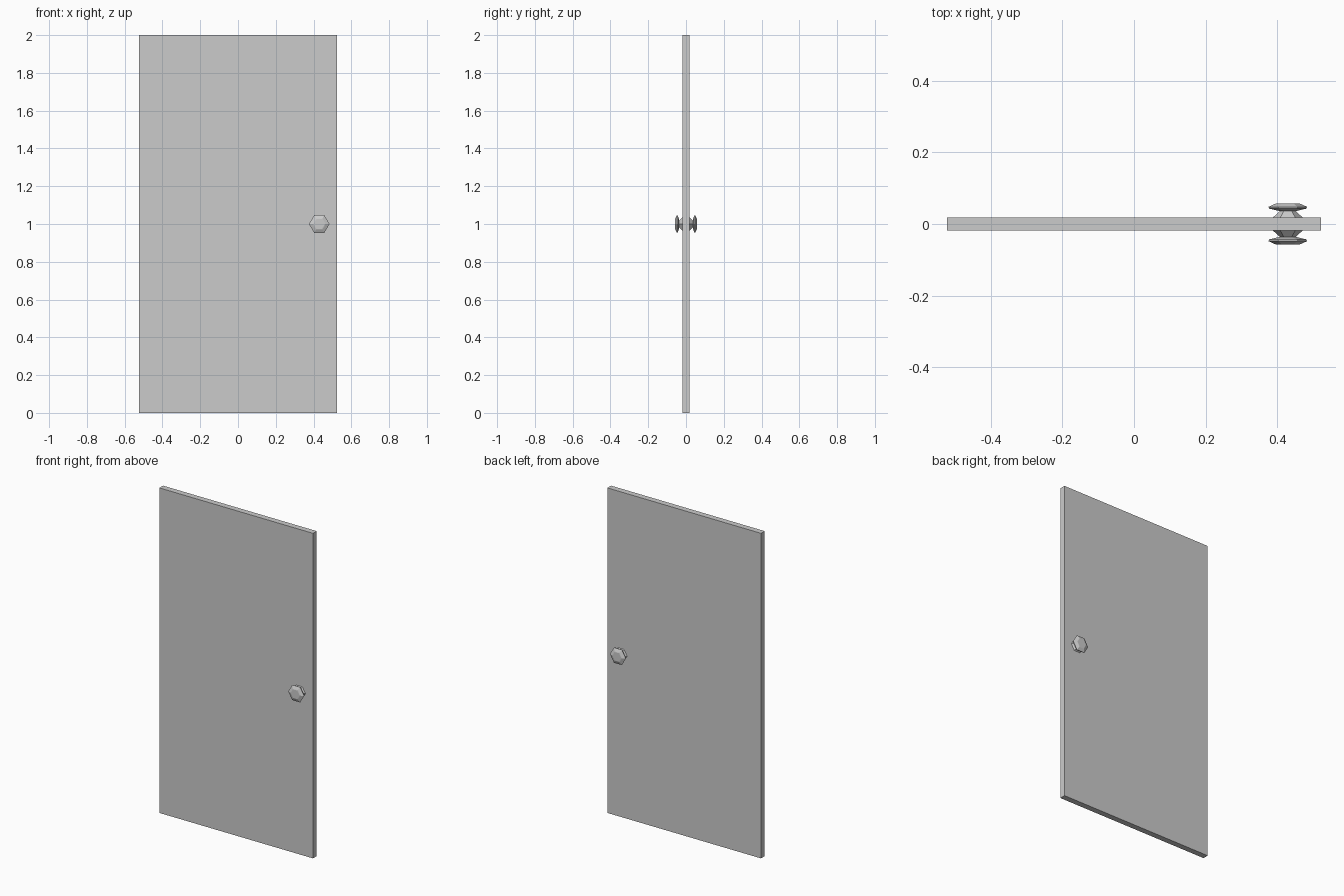
import bpy, bmesh, math

if "Cube" in bpy.data.objects:
    bpy.data.objects.remove(bpy.data.objects["Cube"])

def finish(name, bm):
    bmesh.ops.recalc_face_normals(bm, faces=bm.faces)
    me = bpy.data.meshes.new(name)
    bm.to_mesh(me)
    bm.free()
    ob = bpy.data.objects.new(name, me)
    bpy.context.collection.objects.link(ob)
    return ob

# Door slab
bm = bmesh.new()
bmesh.ops.create_cube(bm, size=1)
bmesh.ops.scale(bm, vec=(1.046, 0.036, 2), verts=bm.verts)
bmesh.ops.translate(bm, vec=(0, 0, 1), verts=bm.verts)
finish("door_panel", bm)

# Six-sided knob profile: (distance from door centre, radius)
PROFILE = [(0.017, 0.043), (0.036, 0.022), (0.043, 0.052),
           (0.048, 0.054), (0.057, 0.034), (0.058, 0.030)]

def knob(name, side, x=0.43, z=1.0, sides=6):
    bm = bmesh.new()
    rings = []
    for d, r in PROFILE:
        rings.append([bm.verts.new((x + r * math.cos(i * math.tau / sides), side * d,
                                    z + r * math.sin(i * math.tau / sides)))
                      for i in range(sides)])
    for a, b in zip(rings, rings[1:]):
        for i in range(sides):
            j = (i + 1) % sides
            bm.faces.new((a[i], a[j], b[j], b[i]))
    bm.faces.new(rings[0])
    bm.faces.new(rings[-1])
    finish(name, bm)

# Knobs on both faces
knob("front_knob", -1)
knob("back_knob", 1)
